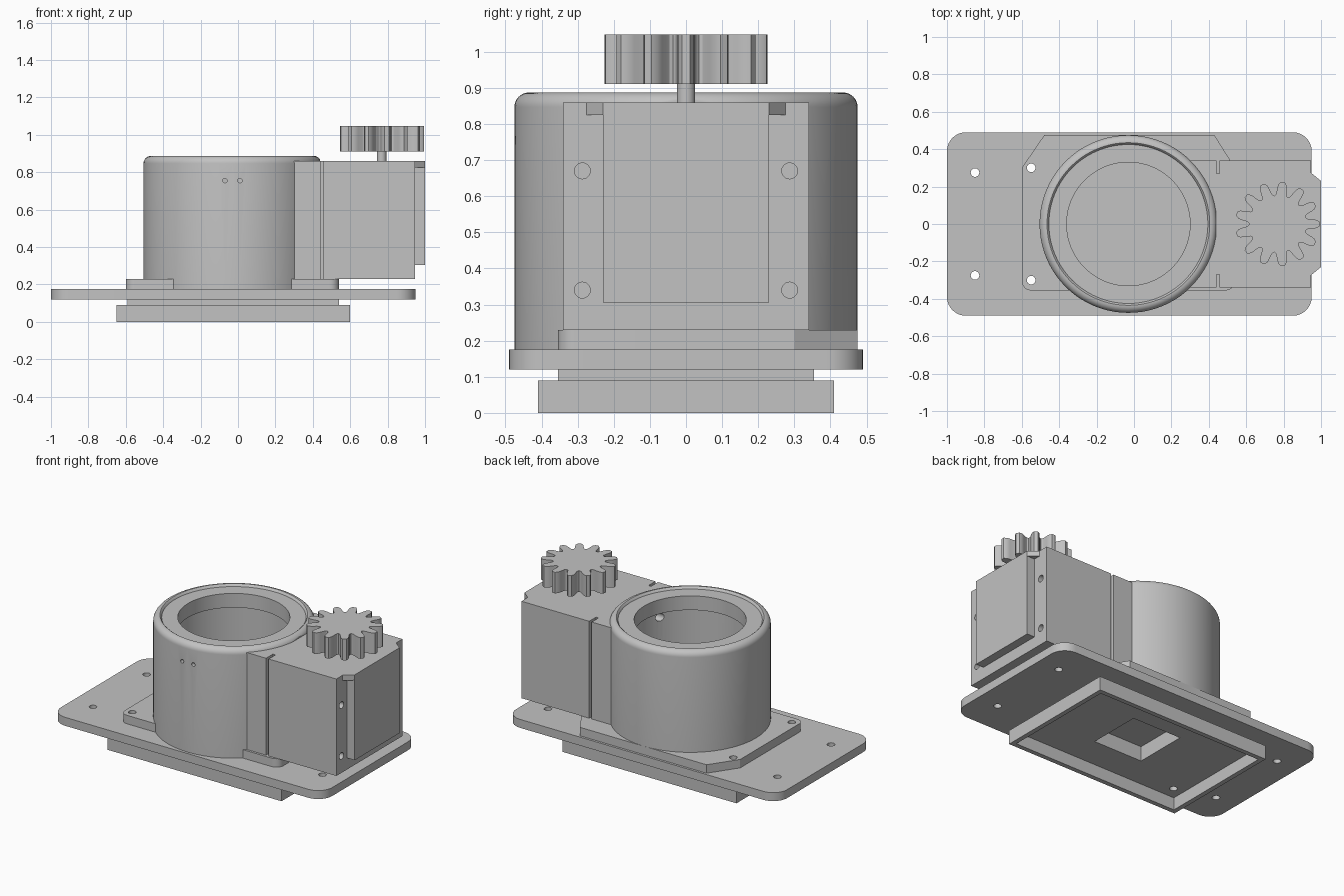
import bpy, bmesh, math
from mathutils import Matrix

cube = bpy.data.objects.get("Cube")
if cube:
    bpy.data.objects.remove(cube, do_unlink=True)

grey = bpy.data.materials.new("plain grey")
grey.use_nodes = True
COLOR = (0.54, 0.54, 0.54, 1)
grey.diffuse_color = COLOR
grey.node_tree.nodes["Principled BSDF"].inputs["Base Color"].default_value = COLOR


def smooth(ob):
    bpy.ops.object.select_all(action='DESELECT')
    ob.select_set(True)
    bpy.context.view_layer.objects.active = ob
    bpy.ops.object.shade_smooth_by_angle(angle=math.radians(30))


def finish(name, bm):
    bmesh.ops.recalc_face_normals(bm, faces=bm.faces)
    mesh = bpy.data.meshes.new(name)
    bm.to_mesh(mesh)
    bm.free()
    mesh.materials.append(grey)
    ob = bpy.data.objects.new(name, mesh)
    bpy.context.collection.objects.link(ob)
    return ob


def prism(name, outline, z0, z1):
    bm = bmesh.new()
    face = bm.faces.new([bm.verts.new((x, y, z0)) for x, y in outline])
    top = bmesh.ops.extrude_face_region(bm, geom=[face])
    verts = [v for v in top["geom"] if isinstance(v, bmesh.types.BMVert)]
    bmesh.ops.translate(bm, verts=verts, vec=(0, 0, z1 - z0))
    return finish(name, bm)


def box(name, x0, x1, y0, y1, z0, z1):
    return prism(name, [(x0, y0), (x1, y0), (x1, y1), (x0, y1)], z0, z1)


def rod(name, center, radius, length, axis='Z', segments=24):
    bm = bmesh.new()
    turn = {'X': Matrix.Rotation(math.pi / 2, 4, 'Y'),
            'Y': Matrix.Rotation(math.pi / 2, 4, 'X'), 'Z': Matrix()}[axis]
    bmesh.ops.create_cone(bm, cap_ends=True, segments=segments, radius1=radius,
                          radius2=radius, depth=length,
                          matrix=Matrix.Translation(center) @ turn)
    return finish(name, bm)


def arc(cx, cy, r, a0, a1, n=8):
    angles = [math.radians(a0 + (a1 - a0) * i / n) for i in range(n + 1)]
    return [(cx + r * math.cos(a), cy + r * math.sin(a)) for a in angles]


def cut(target, cutters):
    for c in cutters:
        c.hide_render = True
        mod = target.modifiers.new("cut", 'BOOLEAN')
        mod.operation = 'DIFFERENCE'
        mod.solver = 'EXACT'
        mod.object = c
    bpy.context.view_layer.update()
    result = bpy.data.meshes.new_from_object(
        target.evaluated_get(bpy.context.evaluated_depsgraph_get()))
    target.modifiers.clear()
    target.data = result
    for c in cutters:
        bpy.data.objects.remove(c, do_unlink=True)


def flange_holes():
    return [rod("hole", (-0.55, y, 0.15), 0.023, 0.5) for y in (-0.3, 0.3)]


def pocket():
    return [box("pocket", -0.2, 0.15, -0.175, 0.175, -0.1, 0.3)]


CX = -0.03  # housing axis

# Stepped tray below the plate, with a shallow recess and square pocket
tray = box("bottom_tray", -0.65, 0.6, -0.41, 0.41, 0, 0.09)
cut(tray, [box("recess", -0.62, 0.57, -0.38, 0.38, -0.1, 0.08)] + pocket() + flange_holes())
collar = box("tray_collar", -0.59, 0.54, -0.355, 0.355, 0.09, 0.12)
cut(collar, pocket() + flange_holes())

# Rounded base plate
x0, x1, y1, r = -1.0, 0.95, 0.49, 0.1
plate = prism("base_plate", arc(x1 - r, y1 - r, r, 0, 90) + arc(x0 + r, y1 - r, r, 90, 180)
              + arc(x0 + r, r - y1, r, 180, 270) + arc(x1 - r, r - y1, r, 270, 360), 0.12, 0.175)
cut(plate, [rod("hole", (x, y, 0.15), 0.023, 0.3) for x in (-0.85, 0.8) for y in (-0.275, 0.275)]
    + pocket() + flange_holes())

# Mounting flange
flange = prism("mounting_flange", [(0.54, 0.3), (0.43, 0.475), (-0.48, 0.475), (-0.6, 0.3)]
               + arc(-0.55, -0.305, 0.05, 180, 270) + arc(0.49, -0.305, 0.05, 270, 360),
               0.175, 0.23)
cut(flange, flange_holes())

# Round housing with rolled rim, inner lip and deep bore, flattened beside the case
profile = [(0, 0.25), (0.4, 0.25), (0.4, 0.78), (0.33, 0.78), (0.33, 0.872), (0.425, 0.872),
           (0.432, 0.885)] + arc(0.435, 0.847, 0.04, 90, 0) + [(0.475, 0.176), (0, 0.176)]
bm = bmesh.new()
pts = [bm.verts.new((CX + px, 0, pz)) for px, pz in profile]
edges = [bm.edges.new(pair) for pair in zip(pts, pts[1:])]
bmesh.ops.spin(bm, geom=pts + edges, cent=(CX, 0, 0), axis=(0, 0, 1),
               angle=math.tau, steps=80, use_duplicate=False)
bmesh.ops.remove_doubles(bm, verts=bm.verts, dist=0.0001)
housing = finish("round_housing", bm)
cut(housing, [rod("wire_hole", (x, -0.45, 0.755), 0.012, 0.2, 'Y', 16) for x in (-0.07, 0.01)]
    + [rod("side_hole", (0.36, -0.19, 0.72), 0.025, 0.2, 'X', 20),
       box("flat", 0.438, 0.6, -0.3, 0.3, 0.5, 1)])

# Gear case wrapped against the housing, with side slots and screw holes
case = box("gear_case", 0.28, 0.945, -0.34, 0.34, 0.23, 0.86)
cutters = [rod("housing_clearance", (CX, 0, 0.5), 0.45, 2, segments=80)]
for s in (-1, 1):
    ya, yb = sorted((s * 0.27, s * 0.5))
    cutters.append(box("slot", 0.44, 0.458, ya, yb, 0.1, 1))
    cutters += [rod("screw_hole", (0.945, s * 0.287, z), 0.022, 0.12, 'X') for z in (0.34, 0.67)]
cut(case, cutters)

# Raised end cover with small corner gussets at its top
box("end_cover", 0.945, 1.0, -0.23, 0.23, 0.305, 0.86)
for side, s in (("right", -1), ("left", 1)):
    prism(side + "_cover_gusset", [(0.945, s * 0.23), (1.0, s * 0.23), (0.945, s * 0.275)],
          0.825, 0.86)

# Output shaft and pinion with rounded teeth
GX, TEETH = 0.768, 13
shaft = rod("output_shaft", (GX, 0, 0.89), 0.025, 0.08)
outline = []
for i in range(TEETH):
    base = math.tau * i / TEETH
    for step, rad in ((-0.5, 0.152), (-0.39, 0.157), (-0.32, 0.17), (-0.27, 0.192),
                      (-0.21, 0.212), (-0.1, 0.226), (0.1, 0.226), (0.21, 0.212),
                      (0.27, 0.192), (0.32, 0.17), (0.39, 0.157)):
        a = base + step * math.tau / TEETH
        outline.append((GX + rad * math.cos(a), rad * math.sin(a)))
pinion = prism("pinion_gear", outline, 0.91, 1.047)

for part in (plate, flange, housing, case, shaft, pinion):
    smooth(part)
